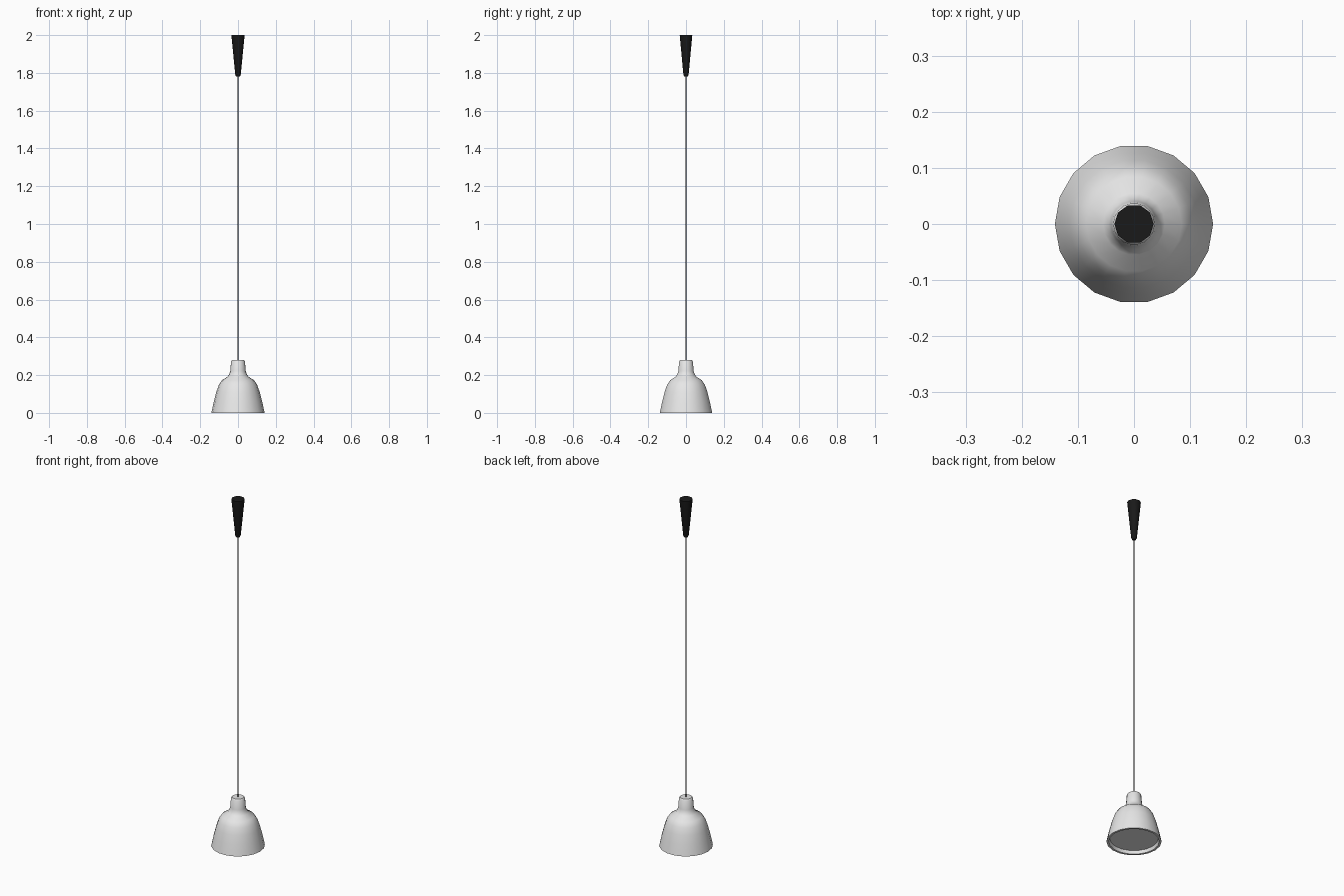
import bpy, bmesh, math

if "Cube" in bpy.data.objects:
    bpy.data.objects.remove(bpy.data.objects["Cube"])


def material(name, rgb):
    m = bpy.data.materials.new(name)
    m.diffuse_color = (*rgb, 1)
    m.use_nodes = True
    m.node_tree.nodes["Principled BSDF"].inputs["Base Color"].default_value = m.diffuse_color
    return m


white = material("white enamel", (0.8, 0.8, 0.8))
black = material("black plastic", (0.01, 0.01, 0.01))


def lathe(name, profile, sides, mat, smooth_angle=40):
    """Spin (radius, z) points round z; radius 0 closes the end."""
    bm = bmesh.new()
    rings = []
    for r, z in profile:
        if r == 0:
            rings.append([bm.verts.new((0, 0, z))] * sides)
        else:
            rings.append([bm.verts.new((r * math.cos(2 * math.pi * i / sides),
                                        r * math.sin(2 * math.pi * i / sides), z))
                          for i in range(sides)])
    for a, b in zip(rings, rings[1:]):
        for i in range(sides):
            j = (i + 1) % sides
            corners = list(dict.fromkeys((a[i], a[j], b[j], b[i])))
            bm.faces.new(corners)
    bmesh.ops.recalc_face_normals(bm, faces=bm.faces[:])
    me = bpy.data.meshes.new(name)
    bm.to_mesh(me)
    bm.free()
    me.materials.append(mat)
    ob = bpy.data.objects.new(name, me)
    bpy.context.collection.objects.link(ob)
    bpy.ops.object.select_all(action='DESELECT')
    ob.select_set(True)
    bpy.context.view_layer.objects.active = ob
    bpy.ops.object.shade_smooth_by_angle(angle=math.radians(smooth_angle))
    return ob


# bell shade: recessed underside, rim, bell wall, shoulder, neck and cap
lathe("shade", [(0, 0.018), (0.124, 0.018), (0.129, 0), (0.141, 0),
                (0.128, 0.06), (0.115, 0.11), (0.102, 0.148), (0.085, 0.173),
                (0.055, 0.192), (0.045, 0.208), (0.041, 0.222),
                (0.037, 0.272), (0.031, 0.28), (0, 0.28)], 18, white)

# hanging cord
lathe("cord", [(0, 0.275), (0.0035, 0.275), (0.0035, 1.80), (0, 1.80)], 8, black)

# tapered ceiling holder
lathe("ceiling_holder", [(0, 1.78), (0.010, 1.78), (0.0145, 1.79),
                         (0.035, 2.0), (0, 2.0)], 10, black)
